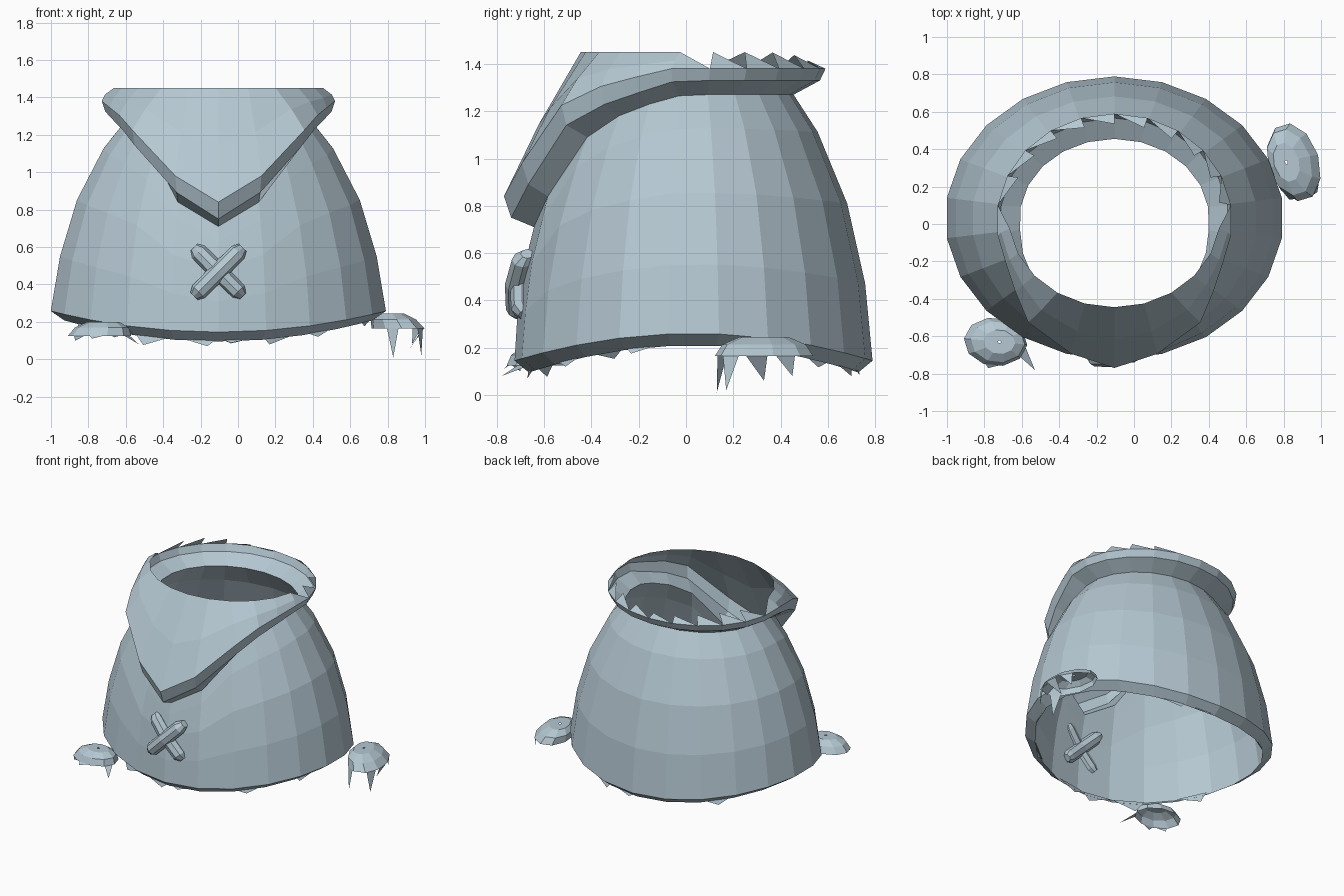
import bpy, bmesh, math, random
from mathutils import Vector

random.seed(4)
cube = bpy.data.objects.get("Cube")
if cube:
    bpy.data.objects.remove(cube)

N = 22
CX = -0.105

cloth = bpy.data.materials.new("pale blue grey")
cloth.use_nodes = True
COLOUR = (0.46, 0.575, 0.645, 1)
cloth.diffuse_color = COLOUR
cloth.node_tree.nodes["Principled BSDF"].inputs["Base Color"].default_value = COLOUR


def make(name, verts, faces):
    mesh = bpy.data.meshes.new(name)
    mesh.from_pydata(verts, [], faces)
    mesh.materials.append(cloth)
    obj = bpy.data.objects.new(name, mesh)
    bpy.context.collection.objects.link(obj)
    return obj


def loft(name, rings, caps=False):
    """Skin a list of closed rings, optionally closing both ends."""
    n = len(rings[0])
    verts = [p for ring in rings for p in ring]
    faces = [(r * n + i, r * n + (i + 1) % n, (r + 1) * n + (i + 1) % n, (r + 1) * n + i)
             for r in range(len(rings) - 1) for i in range(n)]
    if caps:
        faces += [tuple(reversed(range(n))), tuple(range(len(verts) - n, len(verts)))]
    obj = make(name, verts, faces)
    bm = bmesh.new()
    bm.from_mesh(obj.data)
    bmesh.ops.recalc_face_normals(bm, faces=bm.faces)
    bm.to_mesh(obj.data)
    bm.free()


def patches(name, polygons):
    """Separate flat polygons gathered in one object."""
    verts, faces = [], []
    for poly in polygons:
        faces.append(tuple(range(len(verts), len(verts) + len(poly))))
        verts += poly
    make(name, verts, faces)


def ang(k):
    return 2 * math.pi * k / N


def fold(k):
    k %= N
    return min(k, N - k)


def pick(values, k):
    return values[min(fold(k), len(values) - 1)]


# Body: bell profile from a scalloped hem up to a slanted neckline
PROFILE = [(0.15, 1.0), (0.26, 0.995), (0.55, 0.945), (0.85, 0.845), (1.127, 0.685), (1.28, 0.55)]
NECK_Z = [0.71, 0.84, 1.09, 1.18, 1.23, 1.265, 1.27]


def width(z):
    for (z0, r0), (z1, r1) in zip(PROFILE, PROFILE[1:]):
        if z <= z1:
            return r0 + (r1 - r0) * max(0, z - z0) / (z1 - z0)
    return PROFILE[-1][1]


def bell(k, z, r):
    a = ang(k)
    return Vector((CX + 0.905 * r * math.sin(a), 0.032 - 0.757 * r * math.cos(a), z))


def hem_z(k):
    return 0.145 + 0.115 * math.sin(ang(k)) ** 2


hem_inner = [bell(k, hem_z(k) - 0.05, 0.92) for k in range(N)]
body = [hem_inner, [bell(k, hem_z(k), 1.0) for k in range(N)]]
for t in (0.29, 0.59, 0.86, 1.0):
    ring = []
    for k in range(N):
        z = hem_z(k) + (pick(NECK_Z, k) - hem_z(k)) * t
        ring.append(bell(k, z, width(z)))
    body.append(ring)
loft("cape_body", body)

# Cowl: a band around the neckline
FRONT = [(0, -0.77, 0.84), (0.23, -0.694, 0.98), (0.46, -0.527, 1.225),
         (0.53, -0.36, 1.305), (0.58, -0.21, 1.345)]


def outer(k):
    m, a = fold(k), ang(k)
    if m < len(FRONT):
        x, y, z = FRONT[m]
        return Vector((CX + math.copysign(x, math.sin(a)), y, z))
    return Vector((CX + 0.63 * math.sin(a), 0.02 - 0.57 * math.cos(a), 1.38))


def rim(k):
    a = ang(k)
    z = 1.45 - 0.05 * max(0, -math.cos(a)) ** 8
    return Vector((CX + 0.565 * math.sin(a), 0.045 - 0.49 * math.cos(a), z))


edge = [outer(k) for k in range(N)]
top = [rim(k) for k in range(N)]
under = []
middle = []
for k in range(N):
    drop = 0.05 + 0.04 * max(0, math.cos(ang(k)))
    p = edge[k]
    under.append(Vector((CX + (p.x - CX) * 0.97, p.y * 0.96, p.z - drop)))
    bulge = Vector((math.sin(ang(k)), -math.cos(ang(k)), 0)) * 0.015
    middle.append((p + top[k]) / 2 + bulge)
loft("cowl_band", [body[-1], under, edge])

# Cowl flap: covers the front half and ends in a triangle at each side
flap = []
for k in range(-5, 5):
    for low, high in ((edge, middle), (middle, top)):
        flap.append([low[k], low[k + 1], high[k + 1], high[k]])
flap += [[edge[5], edge[6], top[5], middle[5]], [edge[-6], edge[-5], middle[-5], top[-5]]]
patches("cowl_flap", flap)

# Sawtooth fringe standing on the back of the cowl
patches("cowl_fringe", [[edge[k], edge[k + 1], top[k]] for k in range(6, 16)])

# Ragged fur under the hem
tufts = []
for k in (0, 2, 4, 9, 10, 13, 18, 20, 21):
    a, b = hem_inner[k], hem_inner[(k + 1) % N]
    tip = a.lerp(b, random.uniform(0.1, 0.9)) * 1.02
    tip.z = min(a.z, b.z) - random.uniform(0.005, 0.03)
    lift = Vector((0, 0, 0.02))
    tufts.append([a + lift, b + lift, tip])
patches("hem_fur", tufts)


# Crossed stitch on the chest
def stitch(name, side, y):
    along = Vector((side, 0.12, 1)).normalized()
    across = Vector((-side, 0, 1)).normalized()
    rings = []
    for t, r, back in ((-0.185, 0.028, 0.03), (-0.15, 0.047, 0.015), (0, 0.049, 0),
                       (0.15, 0.047, 0.015), (0.185, 0.028, 0.03)):
        c = Vector((-0.105, y + back, 0.467)) + along * t
        rings.append([c + across * r * math.cos(math.pi * i / 4)
                      + Vector((0, r * math.sin(math.pi * i / 4), 0)) for i in range(8)])
    loft(name, rings, caps=True)


stitch("stitch_over", 1, -0.717)
stitch("stitch_under", -1, -0.695)


# Fur tassels: faceted domes with hanging spikes
def tassel(name, centre, rx, ry, turn, height, shift, tips):
    def ring(scale, rise):
        pts = []
        for i in range(10):
            a = math.pi * i / 5
            x, y = rx * scale * math.cos(a), ry * scale * math.sin(a)
            pts.append(Vector((centre[0] + x * math.cos(turn) - y * math.sin(turn) + shift * rise,
                               centre[1] + x * math.sin(turn) + y * math.cos(turn),
                               centre[2] + height * rise)))
        return pts
    base = ring(1, 0)
    loft(name, [base, ring(0.85, 0.6), ring(0.5, 1), ring(0.05, 1)])
    hang = []
    for point in tips:
        tip = Vector(point)
        i = min(range(10), key=lambda j: (base[j] + base[(j + 1) % 10] - 2 * tip).length)
        a, b = base[i], base[(i + 1) % 10]
        hang.append([a.lerp(b, 0.1), a.lerp(b, 0.8), tip])
    patches(name + "_spikes", hang)


tassel("left_tassel", (0.855, 0.33, 0.165), 0.135, 0.215, 0.3, 0.08, -0.04,
       [(0.83, 0.13, 0.01), (0.98, 0.17, 0.02), (0.92, 0.33, 0.06), (0.93, 0.45, 0.08)])
tassel("right_tassel", (-0.74, -0.63, 0.125), 0.17, 0.13, -0.1, 0.075, 0.02,
       [(-0.53, -0.78, 0.08), (-0.78, -0.77, 0.11), (-0.87, -0.70, 0.10)])
